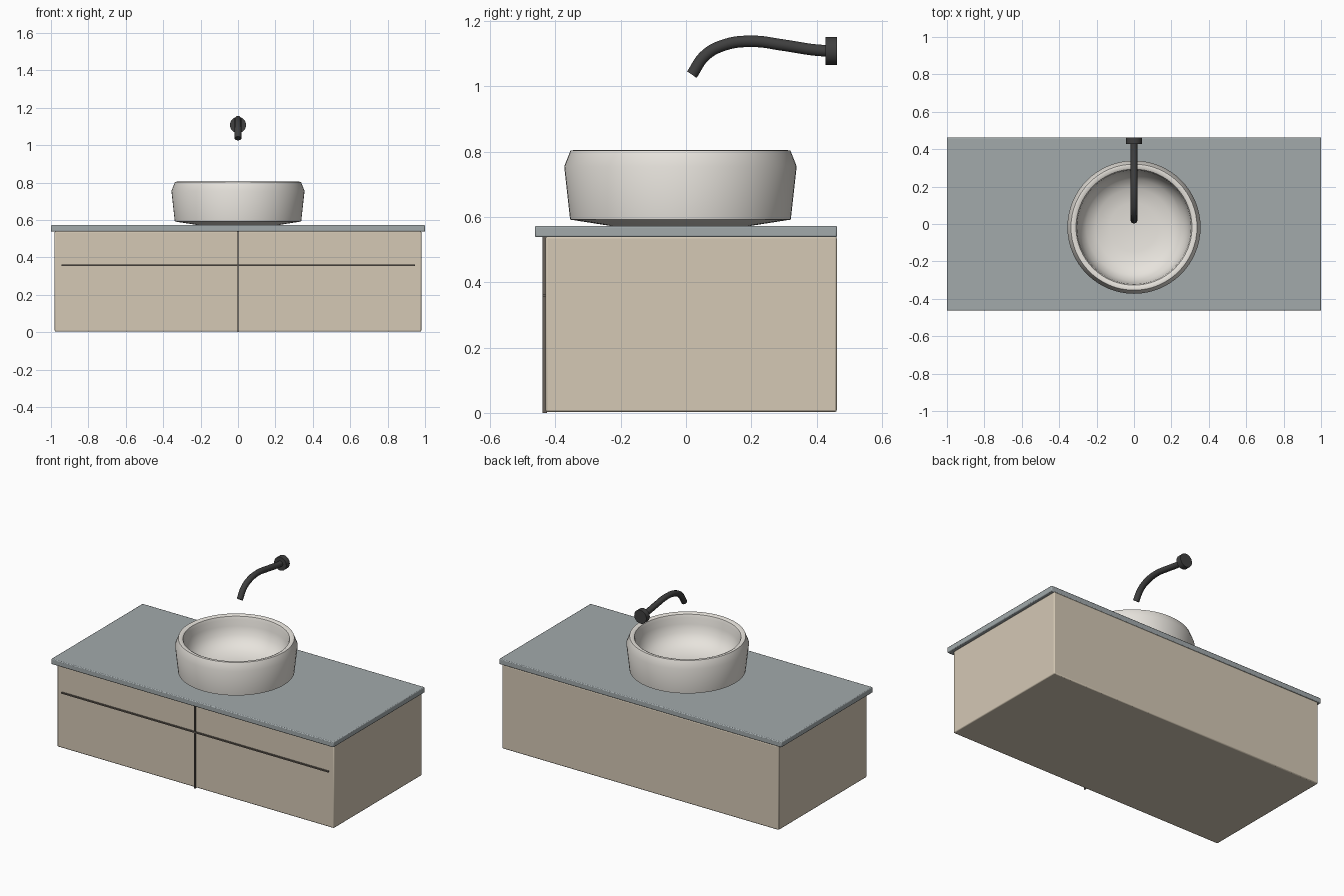
import bpy, bmesh, math
from mathutils import Vector

if "Cube" in bpy.data.objects:
    bpy.data.objects.remove(bpy.data.objects["Cube"])


def material(name, rgb):
    m = bpy.data.materials.new(name)
    m.diffuse_color = (*rgb, 1)
    m.use_nodes = True
    m.node_tree.nodes["Principled BSDF"].inputs["Base Color"].default_value = m.diffuse_color
    return m


BEIGE = material("beige_lacquer", (0.66, 0.58, 0.46))
STONE = material("grey_stone", (0.36, 0.40, 0.41))
CERAMIC = material("ceramic", (0.80, 0.77, 0.72))
DARK = material("dark_metal", (0.05, 0.05, 0.05))
TRIM = material("trim", (0.14, 0.12, 0.10))


def finish(name, bm, mat, angle=35):
    bmesh.ops.recalc_face_normals(bm, faces=bm.faces)
    me = bpy.data.meshes.new(name)
    bm.to_mesh(me)
    bm.free()
    me.materials.append(mat)
    ob = bpy.data.objects.new(name, me)
    bpy.context.collection.objects.link(ob)
    bpy.ops.object.select_all(action='DESELECT')
    ob.select_set(True)
    bpy.context.view_layer.objects.active = ob
    bpy.ops.object.shade_smooth_by_angle(angle=math.radians(angle))
    return ob


def box(name, lo, hi, mat, bevel=0):
    lo, hi = Vector(lo), Vector(hi)
    bm = bmesh.new()
    bmesh.ops.create_cube(bm, size=1)
    bmesh.ops.scale(bm, vec=hi - lo, verts=bm.verts)
    bmesh.ops.translate(bm, vec=(lo + hi) / 2, verts=bm.verts)
    ob = finish(name, bm, mat)
    if bevel:
        b = ob.modifiers.new("bevel", 'BEVEL')
        b.width, b.segments = bevel, 2
    return ob


def lathe(name, profile, centre, mat, steps=64):
    bm = bmesh.new()
    vs = [bm.verts.new((r, 0, z)) for r, z in profile]
    es = [bm.edges.new(p) for p in zip(vs, vs[1:])]
    bmesh.ops.spin(bm, geom=vs + es, cent=(0, 0, 0), axis=(0, 0, 1),
                   angle=math.tau, steps=steps)
    bmesh.ops.remove_doubles(bm, verts=bm.verts, dist=1e-5)
    bmesh.ops.translate(bm, vec=centre, verts=bm.verts)
    return finish(name, bm, mat)


# Cabinet, worktop and front trims
box("cabinet", (-0.98, -0.43, 0.003), (0.98, 0.462, 0.54), BEIGE, 0.006)
box("worktop", (-1, -0.463, 0.538), (1, 0.463, 0.573), STONE, 0.005)
box("door_divider", (-0.004, -0.44, 0), (0.004, -0.425, 0.54), TRIM)
box("drawer_line", (-0.945, -0.439, 0.355), (0.945, -0.425, 0.363), TRIM)

# Vessel basin: outer wall, rounded rim, inner bowl
lathe("basin", [(0, 0.572), (0.21, 0.572), (0.338, 0.592), (0.356, 0.755),
                (0.337, 0.803), (0.325, 0.805), (0.310, 0.798), (0.304, 0.780),
                (0.300, 0.740), (0.285, 0.690), (0.255, 0.650), (0.205, 0.622),
                (0.130, 0.607), (0, 0.602)],
      (0, -0.017, 0), CERAMIC)

# Spout: smooth path through a few points, swept with a round section
cu = bpy.data.curves.new("spout_path", 'CURVE')
cu.dimensions = '3D'
cu.bevel_depth, cu.bevel_resolution = 0.0185, 3
cu.use_fill_caps = True
cu.resolution_u = 8
path = [(0.018, 1.036), (0.058, 1.094), (0.115, 1.126), (0.20, 1.138),
        (0.30, 1.126), (0.39, 1.112), (0.445, 1.108)]
sp = cu.splines.new('BEZIER')
sp.bezier_points.add(len(path) - 1)
for p, (y, z) in zip(sp.bezier_points, path):
    p.co = (0, y, z)
    p.handle_left_type = p.handle_right_type = 'AUTO'
curve_ob = bpy.data.objects.new("spout_path", cu)
bpy.context.collection.objects.link(curve_ob)
dg = bpy.context.evaluated_depsgraph_get()
bm = bmesh.new()
bm.from_mesh(bpy.data.meshes.new_from_object(curve_ob.evaluated_get(dg)))
bpy.data.objects.remove(curve_ob)
bmesh.ops.remove_doubles(bm, verts=bm.verts, dist=1e-5)
spout = finish("spout", bm, DARK, 40)
while len(spout.data.materials) > 1:
    spout.data.materials.pop()
spout.data.materials[0] = DARK

# Round wall plate behind the spout
plate = lathe("wall_plate", [(0, -0.0175), (0.043, -0.0175), (0.043, 0.0175), (0, 0.0175)],
              (0, 0, 0), DARK, 32)
plate.rotation_euler.x = math.radians(90)
plate.location = (0, 0.445, 1.108)
